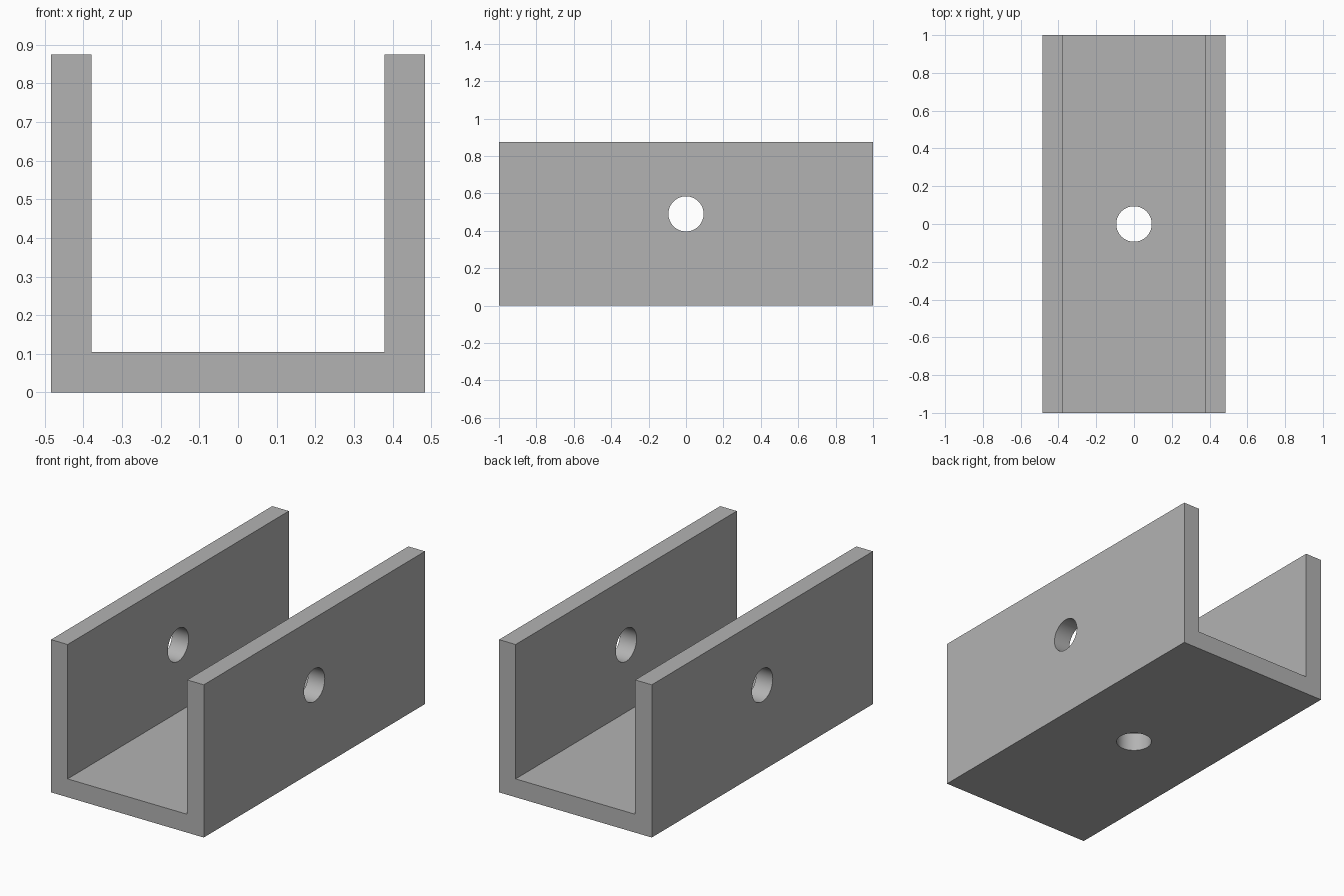
import bpy
import bmesh
import math

WIDTH, LENGTH, HEIGHT = 0.967, 2.0, 0.874
WALL = 0.105
HOLE_RADIUS = 0.094
HOLE_HEIGHT = 0.49

default = bpy.data.objects.get("Cube")
if default:
    bpy.data.objects.remove(default, do_unlink=True)

# Plain grey metal
metal = bpy.data.materials.new("grey metal")
metal.use_nodes = True
grey = (0.45, 0.45, 0.45, 1)
metal.diffuse_color = grey
metal.node_tree.nodes["Principled BSDF"].inputs["Base Color"].default_value = grey

# U-shaped profile, extruded along the length
outer, inner = WIDTH / 2, WIDTH / 2 - WALL
half = [(outer, 0), (outer, HEIGHT), (inner, HEIGHT), (inner, WALL)]
profile = half + [(-x, z) for x, z in reversed(half)]

bm = bmesh.new()
end = bm.faces.new([bm.verts.new((x, -LENGTH / 2, z)) for x, z in profile])
swept = bmesh.ops.extrude_face_region(bm, geom=[end])["geom"]
bmesh.ops.translate(bm, vec=(0, LENGTH, 0),
                    verts=[v for v in swept if isinstance(v, bmesh.types.BMVert)])
bmesh.ops.recalc_face_normals(bm, faces=bm.faces)
mesh = bpy.data.meshes.new("channel")
bm.to_mesh(mesh)
bm.free()
mesh.materials.append(metal)
channel = bpy.data.objects.new("channel_bracket", mesh)
bpy.context.collection.objects.link(channel)


def drill(name, location, rotation, depth):
    """Cut a round hole through the channel."""
    bpy.ops.mesh.primitive_cylinder_add(vertices=64, radius=HOLE_RADIUS, depth=depth,
                                        location=location, rotation=rotation)
    cutter = bpy.context.object
    cutter.name = name
    cutter.hide_render = True
    cutter.data.materials.append(metal)
    cut = channel.modifiers.new(name, "BOOLEAN")
    cut.operation = "DIFFERENCE"
    cut.solver = "EXACT"
    cut.object = cutter
    bpy.context.view_layer.objects.active = channel
    bpy.ops.object.modifier_apply(modifier=cut.name)
    bpy.data.objects.remove(cutter, do_unlink=True)


# One bore across both side walls, one through the base
drill("side_hole", (0, 0, HOLE_HEIGHT), (0, math.pi / 2, 0), WIDTH * 1.5)
drill("base_hole", (0, 0, WALL / 2), (0, 0, 0), WALL * 2)

# Smooth bores, crisp edges
bpy.ops.object.select_all(action="DESELECT")
channel.select_set(True)
bpy.context.view_layer.objects.active = channel
bpy.ops.object.shade_smooth_by_angle(angle=math.radians(30))
